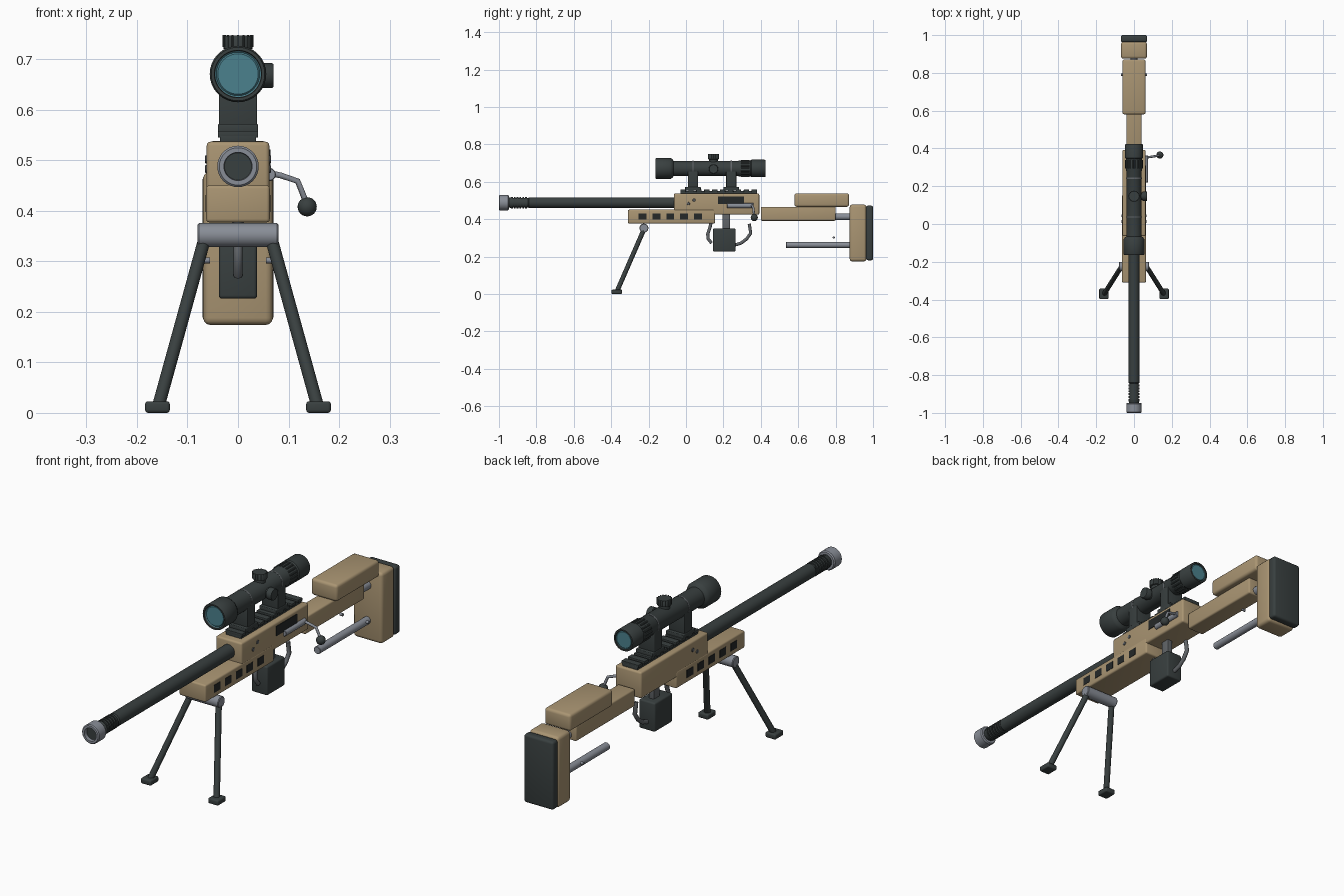
import bpy, bmesh, math
from mathutils import Vector

cube = bpy.data.objects.get("Cube")
if cube:
    bpy.data.objects.remove(cube, do_unlink=True)


def material(name, rgb):
    m = bpy.data.materials.new(name)
    m.use_nodes = True
    col = (*rgb, 1)
    m.diffuse_color = col
    m.node_tree.nodes["Principled BSDF"].inputs["Base Color"].default_value = col
    return m


TAN = material("tan", (0.40, 0.30, 0.17))
DARK = material("charcoal", (0.04, 0.05, 0.05))
STEEL = material("steel grey", (0.25, 0.27, 0.31))
GUN = material("gunmetal", (0.12, 0.13, 0.14))
GLASS = material("teal glass", (0.07, 0.22, 0.27))
BLACK = material("black", (0.018, 0.021, 0.021))


def finish(name, bm, mat):
    bmesh.ops.recalc_face_normals(bm, faces=bm.faces)
    me = bpy.data.meshes.new(name)
    bm.to_mesh(me)
    bm.free()
    me.materials.append(mat)
    ob = bpy.data.objects.new(name, me)
    bpy.context.collection.objects.link(ob)
    bpy.ops.object.select_all(action='DESELECT')
    bpy.context.view_layer.objects.active = ob
    ob.select_set(True)
    bpy.ops.object.shade_smooth_by_angle(angle=math.radians(35))
    return ob


def box(name, x, y, z, mat, bevel=0.0):
    """Box from (min, max) pairs with rounded edges."""
    bm = bmesh.new()
    bmesh.ops.create_cube(bm, size=1)
    for v in bm.verts:
        v.co = [(a + b) / 2 + c * (b - a) for c, (a, b) in zip(v.co, (x, y, z))]
    if bevel:
        bmesh.ops.bevel(bm, geom=bm.edges[:], offset=bevel, segments=3,
                        profile=0.5, affect='EDGES')
    return finish(name, bm, mat)


def lathe(name, profile, origin, mat, axis=(0, 1, 0), steps=32):
    """Revolve (distance along axis, radius) points about the axis."""
    bm = bmesh.new()
    vs = [bm.verts.new((r, 0, d)) for d, r in profile]
    edges = [bm.edges.new(p) for p in zip(vs, vs[1:])]
    bmesh.ops.spin(bm, geom=vs + edges, cent=(0, 0, 0), axis=(0, 0, 1),
                   angle=math.tau, steps=steps)
    bmesh.ops.remove_doubles(bm, verts=bm.verts, dist=1e-5)
    q = Vector(axis).to_track_quat('Z', 'Y')
    for v in bm.verts:
        v.co = q @ v.co + Vector(origin)
    return finish(name, bm, mat)


def rod(name, a, b, r, mat, steps=20):
    d = Vector(b) - Vector(a)
    h = d.length
    c = r * 0.12
    return lathe(name, [(0, 0), (0, r - c), (c, r), (h - c, r), (h, r - c), (h, 0)],
                 a, mat, d, steps)


def bent_rod(name, pts, r, mat):
    cu = bpy.data.curves.new(name, 'CURVE')
    cu.dimensions = '3D'
    cu.bevel_depth = r
    cu.bevel_resolution = 3
    cu.use_fill_caps = True
    sp = cu.splines.new('POLY')
    sp.points.add(len(pts) - 1)
    for p, co in zip(sp.points, pts):
        p.co = (*co, 1)
    cu.materials.append(mat)
    ob = bpy.data.objects.new(name, cu)
    bpy.context.collection.objects.link(ob)


# Barrel with grooved muzzle end
BZ = 0.488
profile = [(-0.985, 0), (-0.985, 0.027), (-0.94, 0.027)]
for i in range(6):
    y = -0.935 + i * 0.015
    profile += [(y, 0.03), (y + 0.009, 0.03), (y + 0.009, 0.025), (y + 0.015, 0.025)]
profile += [(-0.84, 0.029), (-0.05, 0.029), (-0.05, 0)]
lathe("barrel", profile, (0, 0, BZ), DARK)
lathe("muzzle_ring", [(-0.985, 0.027), (-1.0, 0.028), (-1.0, 0.037), (-0.996, 0.041),
                      (-0.952, 0.041), (-0.947, 0.037), (-0.947, 0.026)], (0, 0, BZ), STEEL)

# Receiver and fore-end
box("receiver", (-0.062, 0.062), (-0.064, 0.392), (0.424, 0.537), TAN, 0.008)
box("fore_end", (-0.063, 0.063), (-0.31, 0.155), (0.377, 0.451), TAN, 0.007)
for s, side in ((1, "left"), (-1, "right")):
    for i in range(5):
        y = -0.232 + i * 0.074
        box(f"vent_{side}_{i + 1}", sorted((s * 0.06, s * 0.0645)),
            (y - 0.021, y + 0.021), (0.398, 0.431), BLACK)
    for i, (y, z) in enumerate(((0.013, 0.483), (0.043, 0.502))):
        rod(f"screw_{side}_{i + 1}", (s * 0.055, y, z), (s * 0.065, y, z), 0.008, GUN, 12)

# Ejection port and bolt
box("ejection_port", (0.058, 0.0645), (0.17, 0.31), (0.48, 0.522), BLACK)
rod("bolt_body", (0.062, 0.22, 0.472), (0.062, 0.362, 0.472), 0.013, STEEL)
bent_rod("bolt_handle", [(0.062, 0.352, 0.475), (0.085, 0.355, 0.470),
                         (0.118, 0.36, 0.459), (0.137, 0.365, 0.412)], 0.006, STEEL)
bm = bmesh.new()
bmesh.ops.create_uvsphere(bm, u_segments=20, v_segments=12, radius=0.019)
bmesh.ops.translate(bm, verts=bm.verts, vec=(0.137, 0.365, 0.408))
finish("bolt_knob", bm, DARK)

# Magazine, trigger and guard
box("magazine", (-0.038, 0.038), (0.144, 0.265), (0.226, 0.35), DARK, 0.007)
box("magazine_catch", (-0.012, 0.012), (0.195, 0.235), (0.345, 0.43), GUN, 0.003)
bent_rod("trigger", [(0, 0.135, 0.385), (0, 0.128, 0.355), (0, 0.116, 0.32),
                     (0, 0.118, 0.295), (0, 0.137, 0.272)], 0.009, GUN)
bent_rod("trigger_guard", [(0, 0.338, 0.375), (0, 0.346, 0.325), (0, 0.325, 0.295),
                           (0, 0.295, 0.272), (0, 0.262, 0.262)], 0.009, GUN)

# Stock
box("stock_arm", (-0.04, 0.04), (0.4, 0.8), (0.391, 0.466), TAN, 0.007)
box("cheek_rest", (-0.062, 0.062), (0.58, 0.872), (0.466, 0.538), TAN, 0.012)
box("butt", (-0.069, 0.069), (0.875, 0.965), (0.174, 0.478), TAN, 0.014)
box("butt_pad", (-0.07, 0.07), (0.963, 1.0), (0.18, 0.472), DARK, 0.01)
rod("upper_stock_rod", (0, 0.79, 0.413), (0, 0.885, 0.413), 0.018, STEEL)
rod("lower_stock_rod", (0, 0.535, 0.262), (0, 0.885, 0.262), 0.016, STEEL)
for s, side in ((1, "left"), (-1, "right")):
    rod(f"stock_stud_{side}", (s * 0.055, 0.79, 0.302), (s * 0.069, 0.79, 0.302),
        0.006, STEEL, 12)

# Bipod
rod("bipod_bar", (-0.08, -0.225, 0.352), (0.08, -0.225, 0.352), 0.024, STEEL)
for s, side in ((1, "left"), (-1, "right")):
    rod(f"bipod_leg_{side}", (s * 0.066, -0.225, 0.345), (s * 0.158, -0.37, 0.012),
        0.0125, DARK)
    box(f"bipod_foot_{side}", sorted((s * 0.135, s * 0.184)), (-0.398, -0.342),
        (0, 0.023), DARK, 0.006)

# Rail and scope mounts
box("rail", (-0.036, 0.036), (-0.03, 0.38), (0.533, 0.55), DARK, 0.002)
for i in range(10):
    y = -0.03 + i * 0.0423
    box(f"rail_tooth_{i + 1}", (-0.04, 0.04), (y, y + 0.029), (0.545, 0.558), DARK, 0.002)
for name, y in (("front", 0.037), ("rear", 0.242)):
    box(f"{name}_mount_base", (-0.04, 0.04), (y - 0.042, y + 0.042), (0.553, 0.572), DARK, 0.003)
    box(f"{name}_mount_post", (-0.038, 0.038), (y - 0.027, y + 0.027), (0.565, 0.667), DARK, 0.003)

# Scope body with front bell, zoom ring and eyepiece
SZ = 0.671
lathe("scope_body", [
    (-0.152, 0), (-0.152, 0.045), (-0.163, 0.047), (-0.163, 0.053), (-0.158, 0.056),
    (-0.083, 0.056), (-0.073, 0.05), (-0.066, 0.041), (0.28, 0.041),
    (0.285, 0.043), (0.345, 0.043), (0.35, 0.047), (0.42, 0.047), (0.424, 0.045),
    (0.424, 0.039), (0.416, 0.038), (0.416, 0)], (0, 0, SZ), DARK)
rod("front_lens", (0, -0.156, SZ), (0, -0.15, SZ), 0.0455, GLASS, 32)
rod("rear_lens", (0, 0.414, SZ), (0, 0.42, SZ), 0.0385, GLASS, 32)
for i, y in enumerate((0.037, 0.242)):
    lathe(f"scope_band_{i + 1}", [(y - 0.003, 0.04), (y - 0.003, 0.0418),
                                  (y + 0.003, 0.0418), (y + 0.003, 0.04)], (0, 0, SZ), GUN)

# Grip ribs around the zoom ring
for i in range(18):
    a = math.tau * i / 18
    x, z = 0.043 * math.cos(a), SZ + 0.043 * math.sin(a)
    rod(f"zoom_rib_{i + 1}", (x, 0.293, z), (x, 0.34, z), 0.004, DARK, 8)

# Adjustment turrets
knob = [(0.03, 0), (0.03, 0.023), (0.048, 0.023), (0.05, 0.029), (0.073, 0.029), (0.076, 0.027), (0.076, 0)]
lathe("top_turret", knob, (0, 0.147, SZ), DARK, (0, 0, 1))
side = [(d * 0.92, r * 0.85) for d, r in knob]
lathe("side_turret", side, (0, 0.147, SZ - 0.003), DARK, (1, 0, 0))
for i in range(16):
    a = math.tau * i / 16
    x, y = 0.028 * math.cos(a), 0.147 + 0.028 * math.sin(a)
    rod(f"turret_rib_{i + 1}", (x, y, SZ + 0.053), (x, y, SZ + 0.077), 0.0022, DARK, 8)
